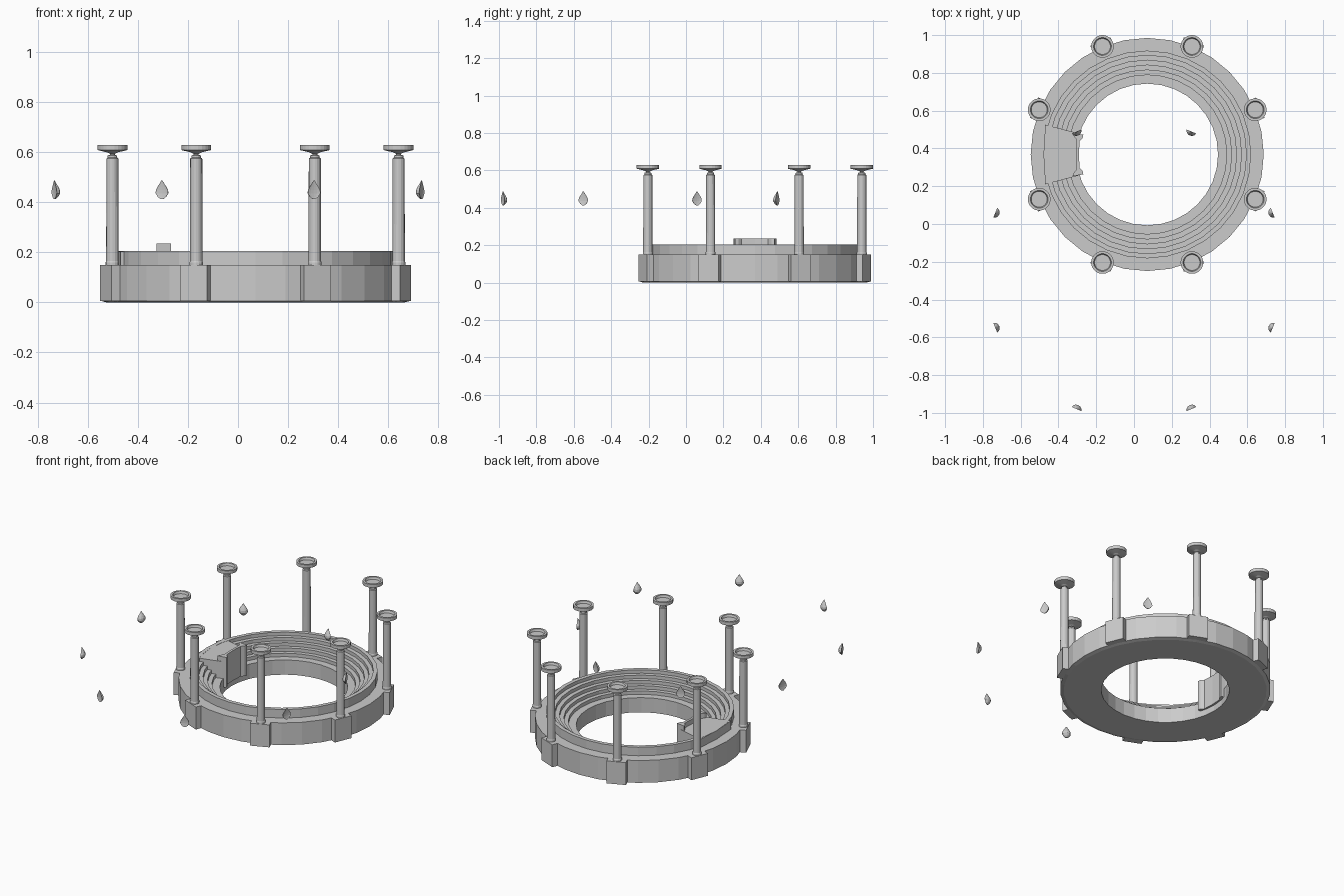
import bpy, bmesh
from math import sin, cos, pi, radians
from mathutils import Matrix

if "Cube" in bpy.data.objects:
    bpy.data.objects.remove(bpy.data.objects["Cube"])

CX, CY = 0.07, 0.368      # centre of the ring
POST_R = 0.619


def finish(name, bm, matrix=None):
    bmesh.ops.remove_doubles(bm, verts=bm.verts, dist=1e-5)
    bmesh.ops.recalc_face_normals(bm, faces=bm.faces)
    me = bpy.data.meshes.new(name)
    bm.to_mesh(me)
    bm.free()
    ob = bpy.data.objects.new(name, me)
    bpy.context.collection.objects.link(ob)
    if matrix:
        ob.matrix_world = matrix
    return ob


def lathe(name, profile, sides, matrix, closed=False):
    bm = bmesh.new()
    rings = [[bm.verts.new((r * cos(2 * pi * i / sides), r * sin(2 * pi * i / sides), z))
              for i in range(sides)] for r, z in profile]
    n = len(rings)
    for k in range(n if closed else n - 1):
        a, b = rings[k], rings[(k + 1) % n]
        for i in range(sides):
            j = (i + 1) % sides
            bm.faces.new((a[i], a[j], b[j], b[i]))
    if not closed:
        bm.faces.new(rings[0])
        bm.faces.new(rings[-1])
    return finish(name, bm, matrix)


def prism(name, outline, z0, z1, matrix):
    bm = bmesh.new()
    face = bm.faces.new([bm.verts.new((x, y, z0)) for x, y in outline])
    ext = bmesh.ops.extrude_face_region(bm, geom=[face])
    for v in ext["geom"]:
        if isinstance(v, bmesh.types.BMVert):
            v.co.z = z1
    return finish(name, bm, matrix)


centre = Matrix.Translation((CX, CY, 0))

# Round base: outer wall, ledge, raised rim, steps descending to the hole
profile = [(0.375, 0), (0.595, 0), (0.617, 0.006), (0.617, 0.15), (0.55, 0.15), (0.55, 0.205)]
r, z = 0.525, 0.205
for i in range(5):
    profile += [(r, z), (r, z - 0.022)]
    r, z = r - 0.026, z - 0.022
profile += [(0.375, z)]
lathe("stepped_ring", profile, 32, centre, closed=True)

# Eight plinths, each with a column and a dished top
column = [(0.027, 0.145), (0.027, 0.16), (0.025, 0.165), (0.024, 0.575), (0.019, 0.579),
          (0.019, 0.587), (0.010, 0.590), (0.010, 0.596)]
dish = [(0.010, 0.594), (0.022, 0.600), (0.060, 0.609), (0.060, 0.630), (0.047, 0.630),
        (0.042, 0.616)]
for k in range(8):
    m = centre @ Matrix.Rotation(radians(22.5 + 45 * k), 4, 'Z')
    prism(f"plinth_{k}", [(0.56, -0.058), (0.648, -0.058), (0.648, 0.058), (0.56, 0.058)],
          0.005, 0.15, m)
    at = m @ Matrix.Translation((POST_R, 0, 0))
    lathe(f"column_{k}", column, 16, at)
    lathe(f"column_dish_{k}", dish, 24, at)

# Wedge platform across the steps on the left side
side = centre @ Matrix.Rotation(pi, 4, 'Z')
prism("platform", [(0.365, -0.112), (0.54, -0.158), (0.548, 0), (0.54, 0.158), (0.365, 0.112)],
      0.09, 0.204, side)

# Shallow concave parapet hanging into the hole
parapet = [(0.395, -0.115), (0.338, -0.105), (0.342, -0.088), (0.358, -0.07), (0.362, 0),
           (0.358, 0.07), (0.342, 0.088), (0.338, 0.105), (0.395, 0.115), (0.390, 0.098),
           (0.374, 0.08), (0.377, 0), (0.374, -0.08), (0.390, -0.098)]
prism("parapet", parapet, 0.04, 0.235, side)


# Curled teardrop flames arranged in their own circle, hollow on the outside
def flame(name, matrix):
    bm = bmesh.new()
    levels = [(0.413, 0.006), (0.422, 0.018), (0.436, 0.027), (0.449, 0.026),
              (0.462, 0.019), (0.475, 0.010), (0.488, 0.002)]
    rings = []
    for z, w in levels:
        pts = []
        for i in range(7):                     # convex face
            a = -pi / 2 + pi * i / 6
            pts.append((-0.85 * w * cos(a) + 0.008, w * sin(a)))
        for i in range(1, 6):                  # hollow face
            a = pi / 2 - pi * i / 6
            pts.append((-0.15 * w * cos(a) + 0.008, w * sin(a)))
        rings.append([bm.verts.new((x, y, z)) for x, y in pts])
    for a, b in zip(rings, rings[1:]):
        for i in range(12):
            j = (i + 1) % 12
            bm.faces.new((a[i], a[j], b[j], b[i]))
    bm.faces.new(rings[0])
    bm.faces.new(rings[-1])
    return finish(name, bm, matrix)


for k in range(8):
    m = (Matrix.Translation((0, -0.245, 0)) @ Matrix.Rotation(radians(22.5 + 45 * k), 4, 'Z')
         @ Matrix.Translation((0.787, 0, 0)))
    flame(f"flame_{k}", m)
